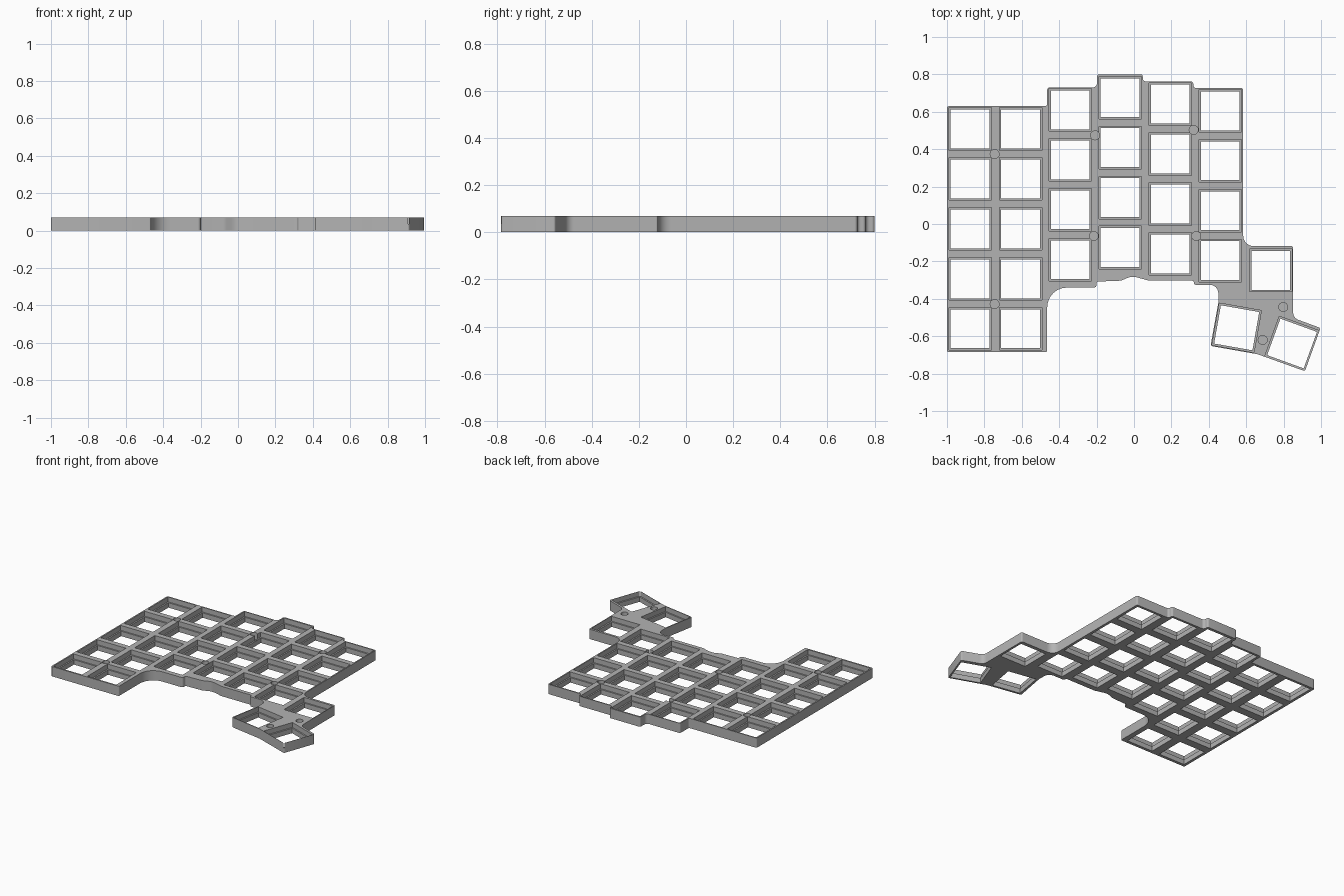
import bpy, bmesh, math
from mathutils import Vector, Matrix

if "Cube" in bpy.data.objects:
    bpy.data.objects.remove(bpy.data.objects["Cube"])

HEIGHT = 0.07      # full plate thickness
LEDGE = 0.035      # level of the switch ledge
PITCH = 0.267      # key spacing
WIDE, NARROW = 0.228, 0.208

# outline corners: x, y, fillet radius
OUTLINE = [
    (-1, .63, .01), (-.464, .63, .012), (-.464, .73, .012), (-.197, .73, .025),
    (-.197, .80, .012), (.047, .80, .012), (.047, .762, .02), (.317, .762, .012),
    (.317, .727, .015), (.584, .727, .012), (.584, -.118, .055), (.851, -.118, .01),
    (.851, -.502, .04), (.997, -.556, .01), (.914, -.787, .01), (.66, -.696, .03),
    (.409, -.652, .01), (.451, -.42, .03), (.451, -.325, .05), (.32, -.325, .02),
    (.32, -.303, .01), (.08, -.303, .03), (-.01, -.278, .08), (-.07, -.303, .06),
    (-.2, -.308, .01), (-.2, -.34, .015), (-.464, -.34, .105), (-.464, -.685, .01),
    (-1, -.685, .01)]

# column centre x, top key y, number of keys
COLUMNS = [(-.876, .508, 5), (-.606, .508, 5), (-.341, .61, 4),
           (-.074, .675, 4), (.194, .641, 4), (.461, .605, 4)]
THUMB_KEYS = [(.731, -.248, 0), (.549, -.555, -10), (.845, -.639, -20)]
SCREWS = [(-.745, .374), (-.745, -.428), (-.208, .474), (.319, .503),
          (-.215, -.064), (.333, -.064), (.798, -.444), (.688, -.62)]


def fillet(corners, steps=6):
    """Replace each corner with a round arc."""
    pts = []
    for i, (x, y, r) in enumerate(corners):
        p = Vector((x, y))
        a = Vector(corners[i - 1][:2]) - p
        b = Vector(corners[(i + 1) % len(corners)][:2]) - p
        la, lb = a.length, b.length
        a.normalize()
        b.normalize()
        half = a.angle(b) / 2
        d = min(r / math.tan(half), la * .48, lb * .48)
        r = d * math.tan(half)
        centre = p + (a + b).normalized() * (r / math.sin(half))
        u, v = p + a * d - centre, p + b * d - centre
        sweep = u.angle_signed(v)
        for k in range(steps + 1):
            t = -sweep * k / steps
            pts.append(centre + Matrix.Rotation(t, 2) @ u)
    return pts


def make_object(name, bm):
    bmesh.ops.recalc_face_normals(bm, faces=bm.faces)
    mesh = bpy.data.meshes.new(name)
    bm.to_mesh(mesh)
    bm.free()
    ob = bpy.data.objects.new(name, mesh)
    bpy.context.collection.objects.link(ob)
    return ob


def key_cutter(name, size, z0, z1):
    """One box for every key position."""
    bm = bmesh.new()
    for x, y, angle in keys:
        m = (Matrix.Translation((x, y, (z0 + z1) / 2))
             @ Matrix.Rotation(math.radians(angle), 4, 'Z')
             @ Matrix.Diagonal((size, size, z1 - z0, 1)))
        bmesh.ops.create_cube(bm, size=1, matrix=m)
    return make_object(name, bm)


keys = [(x, y - PITCH * i, 0) for x, y, n in COLUMNS for i in range(n)] + THUMB_KEYS

# solid plate body
bm = bmesh.new()
face = bm.faces.new([bm.verts.new((p.x, p.y, 0)) for p in fillet(OUTLINE)])
ext = bmesh.ops.extrude_face_region(bm, geom=[face])
bmesh.ops.translate(bm, vec=(0, 0, HEIGHT),
                    verts=[g for g in ext['geom'] if isinstance(g, bmesh.types.BMVert)])
plate = make_object("key_plate", bm)

# cutters: through openings, wider recesses above the ledge, blind screw holes
bm = bmesh.new()
for x, y in SCREWS:
    bmesh.ops.create_cone(bm, cap_ends=True, segments=24, radius1=.024, radius2=.024,
                          depth=.1, matrix=Matrix.Translation((x, y, .02 + .05)))
cutters = [key_cutter("opening_cutter", NARROW, -.05, .15),
           key_cutter("recess_cutter", WIDE, LEDGE, .15),
           make_object("screw_cutter", bm)]

bpy.context.view_layer.objects.active = plate
plate.select_set(True)
for c in cutters:
    mod = plate.modifiers.new(c.name, 'BOOLEAN')
    mod.operation, mod.solver, mod.object = 'DIFFERENCE', 'EXACT', c
    bpy.ops.object.modifier_apply(modifier=mod.name)
    bpy.data.objects.remove(c)

# single grey finish
grey = bpy.data.materials.new("grey_plastic")
grey.diffuse_color = (.45, .45, .45, 1)
grey.use_nodes = True
grey.node_tree.nodes["Principled BSDF"].inputs["Base Color"].default_value = grey.diffuse_color
plate.data.materials.clear()
plate.data.materials.append(grey)
bpy.ops.object.shade_smooth_by_angle(angle=math.radians(30))
